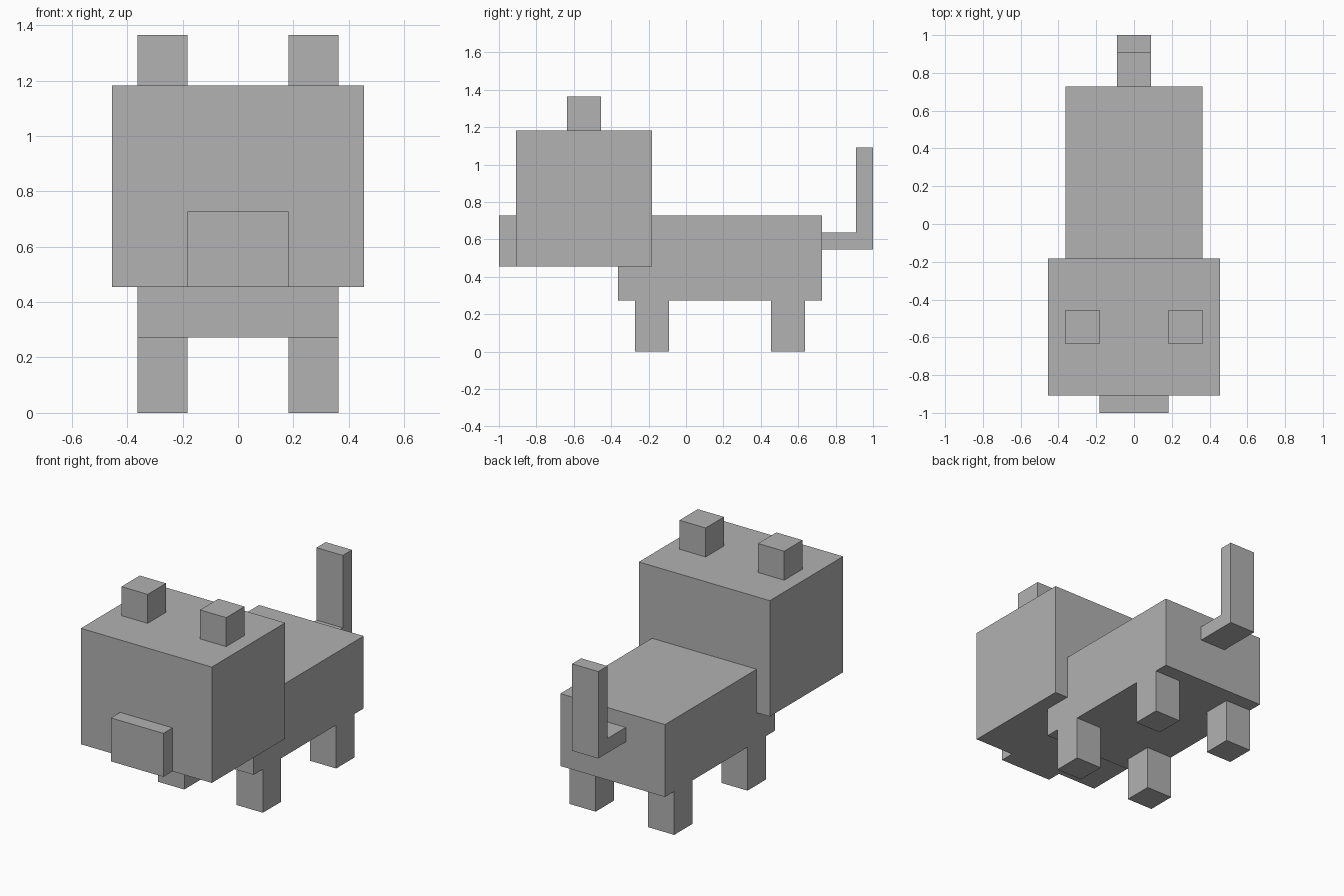
import bpy, bmesh

if "Cube" in bpy.data.objects:
    bpy.data.objects.remove(bpy.data.objects["Cube"])

U = 1 / 11  # the model sits on a grid of 22 units along its length

grey = bpy.data.materials.new("light grey")
grey.diffuse_color = (0.445, 0.445, 0.445, 1)
grey.use_nodes = True
grey.node_tree.nodes["Principled BSDF"].inputs["Base Color"].default_value = grey.diffuse_color


def prism(name, profile, x0, x1):
    """Extrude a (y, z) profile, in grid units, from x0 to x1."""
    bm = bmesh.new()
    face = bm.faces.new([bm.verts.new((x0 * U, y * U, z * U)) for y, z in profile])
    ext = bmesh.ops.extrude_face_region(bm, geom=[face], use_keep_orig=True)
    verts = [g for g in ext["geom"] if isinstance(g, bmesh.types.BMVert)]
    bmesh.ops.translate(bm, verts=verts, vec=((x1 - x0) * U, 0, 0))
    bmesh.ops.recalc_face_normals(bm, faces=bm.faces)
    mesh = bpy.data.meshes.new(name)
    bm.to_mesh(mesh)
    bm.free()
    mesh.materials.append(grey)
    obj = bpy.data.objects.new(name, mesh)
    bpy.context.collection.objects.link(obj)
    return obj


def box(name, x, y, z):
    return prism(name, [(y[0], z[0]), (y[1], z[0]), (y[1], z[1]), (y[0], z[1])], *x)


# Torso, head and snout
box("body", (-4, 4), (-4, 8), (3, 8))
box("head", (-5, 5), (-10, -2), (5, 13))
box("snout", (-2, 2), (-11, -10), (5, 8))

# Paired ears and legs
for side, x in (("left", (2, 4)), ("right", (-4, -2))):
    box(f"{side}_ear", x, (-7, -5), (13, 15))
    box(f"{side}_front_leg", x, (-3, -1), (0, 3))
    box(f"{side}_back_leg", x, (5, 7), (0, 3))

# L-shaped tail
prism("tail", [(8, 6), (11, 6), (11, 12), (10, 12), (10, 7), (8, 7)], -1, 1)
